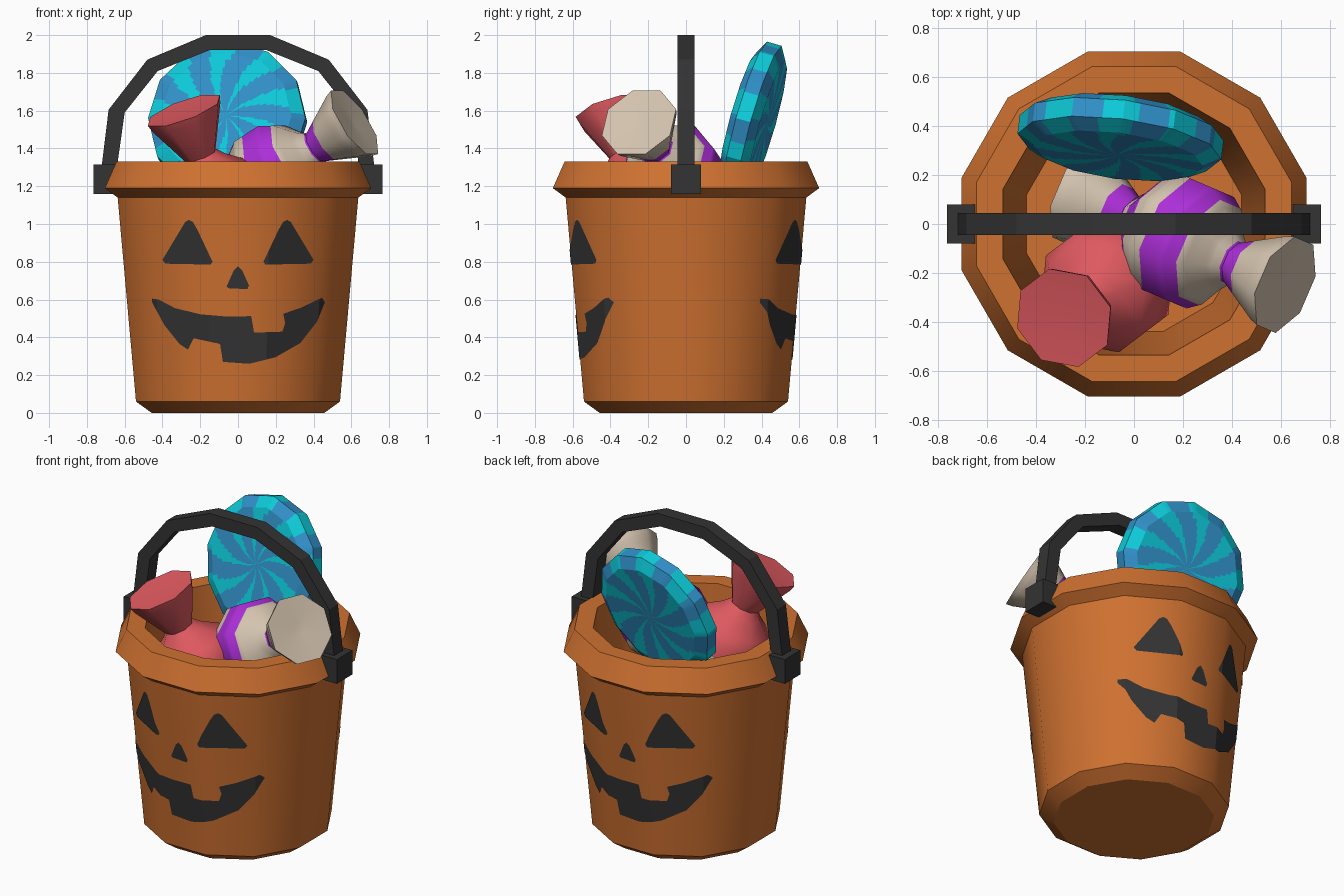
import bpy, bmesh, math
from mathutils import Vector, Matrix

if "Cube" in bpy.data.objects:
    bpy.data.objects.remove(bpy.data.objects["Cube"])


def material(name, rgb):
    m = bpy.data.materials.new(name)
    m.diffuse_color = (*rgb, 1)
    m.use_nodes = True
    m.node_tree.nodes["Principled BSDF"].inputs["Base Color"].default_value = m.diffuse_color
    return m


ORANGE = material("pumpkin_orange", (0.62, 0.165, 0.03))
BLACK = material("charcoal", (0.033, 0.033, 0.033))
BLUE = material("candy_blue", (0.03, 0.28, 0.58))
CYAN = material("candy_cyan", (0.004, 0.60, 0.70))
PURPLE = material("wrapper_purple", (0.42, 0.028, 0.70))
CREAM = material("wrapper_cream", (0.66, 0.55, 0.43))
RED = material("wrapper_red", (0.73, 0.10, 0.115))


def finish(name, bm, mats, rule=None, smooth=None, matrix=None):
    """Turn a bmesh into an object, colouring faces by a rule in local space."""
    if rule:
        for f in bm.faces:
            f.material_index = rule(f.calc_center_median())
    me = bpy.data.meshes.new(name)
    bm.to_mesh(me)
    bm.free()
    for m in mats:
        me.materials.append(m)
    if smooth:
        for p in me.polygons:
            p.use_smooth = True
        me.set_sharp_from_angle(angle=math.radians(smooth))
    ob = bpy.data.objects.new(name, me)
    if matrix:
        ob.matrix_world = matrix
    bpy.context.collection.objects.link(ob)
    return ob


def dense(profile, k):
    """Split each profile segment into k pieces."""
    out = [profile[0]]
    for (r0, z0), (r1, z1) in zip(profile, profile[1:]):
        out += [(r0 + (r1 - r0) * i / k, z0 + (z1 - z0) * i / k) for i in range(1, k + 1)]
    return out


def lathe(profile, n, sub=1, start=0.0):
    """Revolve (radius, z) points into an n-sided solid, each side cut into sub columns."""
    bm = bmesh.new()
    half = math.pi / n
    cols = []
    for i in range(n * sub):
        a = 2 * half * i / sub
        scale = math.cos(half) / math.cos(a % (2 * half) - half) if i % sub else 1
        cols.append([bm.verts.new((r * scale * math.cos(a + start),
                                   r * scale * math.sin(a + start), z)) for r, z in profile])
    for i, c in enumerate(cols):
        d = cols[(i + 1) % len(cols)]
        for j in range(len(profile) - 1):
            bm.faces.new((c[j], d[j], d[j + 1], c[j + 1]))
    bmesh.ops.remove_doubles(bm, verts=bm.verts, dist=1e-5)
    bmesh.ops.recalc_face_normals(bm, faces=bm.faces)
    return bm


def placed(centre, axis):
    return Matrix.Translation(centre) @ Vector(axis).to_track_quat('Z', 'Y').to_matrix().to_4x4()


# Bucket with flared rim and hollow inside (radii measured to the flat sides)
A0, SLOPE = 0.5346, 0.0898
wall = [(0, 0), (0.457, 0), (0.54, 0.06), (0.637, 1.14), (0.705, 1.19),
        (0.643, 1.33), (0.535, 1.33), (0.44, 0.15), (0, 0.15)]
c15 = math.cos(math.radians(15))
finish("bucket", lathe([(r / c15, z) for r, z in wall], 12, start=math.radians(15)),
       [ORANGE], smooth=32)

# Face outlines as seen from the front, wrapped onto the bucket wall
eye = [(-0.28, 1.01), (-0.26, 1.022), (-0.24, 1.012), (-0.215, 0.97), (-0.135, 0.80),
       (-0.145, 0.785), (-0.385, 0.79), (-0.40, 0.81)]
nose = [(0, 0.775), (-0.022, 0.755), (-0.06, 0.67), (-0.05, 0.66), (0.05, 0.655),
        (0.058, 0.675), (0.022, 0.755)]
mouth = [(-0.455, 0.605), (-0.42, 0.60), (-0.335, 0.555), (-0.2, 0.522), (-0.06, 0.51),
         (0.07, 0.512), (0.085, 0.425), (0.235, 0.43), (0.25, 0.475), (0.24, 0.525),
         (0.33, 0.555), (0.445, 0.61), (0.46, 0.585), (0.42, 0.485), (0.33, 0.37),
         (0.2, 0.295), (0.06, 0.26), (-0.08, 0.27), (-0.095, 0.365), (-0.235, 0.395),
         (-0.265, 0.335), (-0.31, 0.365), (-0.39, 0.465), (-0.455, 0.585)]


def wall_depth(x, z):
    a = A0 + SLOPE * z
    return min((a - abs(x) * math.sin(t)) / math.cos(t) for t in (0, math.pi / 6, math.pi / 3))


for side, turn in (("front", 0), ("back", math.pi)):
    bm = bmesh.new()
    for outline in (eye, [(-x, z) for x, z in eye], nose, mouth):
        f = bm.faces.new([bm.verts.new((x, 0, z)) for x, z in outline])
        f.normal_update()
        if f.normal.y > 0:
            f.normal_flip()
    bmesh.ops.triangulate(bm, faces=bm.faces[:])
    for k in (math.tan(math.radians(15)), 0.7321):
        for s in (k, -k):
            bmesh.ops.bisect_plane(bm, geom=bm.verts[:] + bm.edges[:] + bm.faces[:],
                                   plane_co=(s * A0, 0, 0), plane_no=(1, 0, -s * SLOPE))
    bmesh.ops.triangulate(bm, faces=bm.faces[:])
    for v in bm.verts:
        v.co.y = -wall_depth(v.co.x, v.co.z) - 0.004
    finish(side + "_face", bm, [BLACK], matrix=Matrix.Rotation(turn, 4, 'Z'))

# Handle band
outer = [(0.725, 1.22), (0.72, 1.32), (0.685, 1.605), (0.48, 1.87), (0.17, 2.0)]
inner = [(0.645, 1.22), (0.638, 1.32), (0.60, 1.59), (0.425, 1.81), (0.152, 1.92)]
outer += [(-x, z) for x, z in reversed(outer)]
inner += [(-x, z) for x, z in reversed(inner)]
bm = bmesh.new()
rings = [[bm.verts.new(p) for p in ((xo, -0.045, zo), (xo, 0.045, zo),
                                    (xi, 0.045, zi), (xi, -0.045, zi))]
         for (xo, zo), (xi, zi) in zip(outer, inner)]
for a, b in zip(rings, rings[1:]):
    for j in range(4):
        bm.faces.new((a[j], a[(j + 1) % 4], b[(j + 1) % 4], b[j]))
bm.faces.new(rings[0])
bm.faces.new(rings[-1])
bmesh.ops.recalc_face_normals(bm, faces=bm.faces)
finish("handle", bm, [BLACK])

# Handle brackets
for name, s in (("left_bracket", -1), ("right_bracket", 1)):
    bm = bmesh.new()
    bmesh.ops.create_cube(bm, size=1, matrix=Matrix.Translation((s * 0.705, 0, 1.237))
                          @ Matrix.Diagonal((0.12, 0.16, 0.157, 1)))
    finish(name, bm, [BLACK])


# Swirled disc candy leaning against the back
def swirl(c):
    r = math.hypot(c.x, c.y)
    return int(math.cos(9 * (math.atan2(c.y, c.x) + 1.2 * r)) > 1.0 - 1.1 * r / 0.42)


disc = (dense([(0, 0.08), (0.35, 0.08)], 9) + [(0.42, 0.04), (0.42, -0.04)]
        + dense([(0.35, -0.08), (0.0, -0.08)], 9))
finish("swirl_disc_candy", lathe(disc, 12, 10), [BLUE, CYAN], swirl, 25,
       placed((-0.055, 0.355, 1.55), (-0.12, -0.95, 0.27)))

# Wrapped candies: round middle with a flared wrapper at both ends
half = [(0.268, 0.08), (0.225, 0.15), (0.13, 0.225), (0.09, 0.27), (0.2, 0.49),
        (0.212, 0.53), (0, 0.515)]
wrapped = [(r, -z) for r, z in reversed(half)] + half


def bands(c):
    t = c.z
    return int(abs(t - 0.06) < 0.075 or -0.23 < t < -0.14 or 0.26 < abs(t) < 0.36)


finish("striped_candy", lathe(dense(wrapped, 6), 8, start=math.pi / 8), [CREAM, PURPLE], bands, 50,
       placed((0.2, -0.07, 1.265), (0.42, -0.18, 0.275)))
finish("red_candy", lathe(wrapped, 8, start=math.pi / 8), [RED], smooth=50,
       matrix=placed((-0.11, -0.25, 1.12), (-0.33, -0.25, 0.9)))
